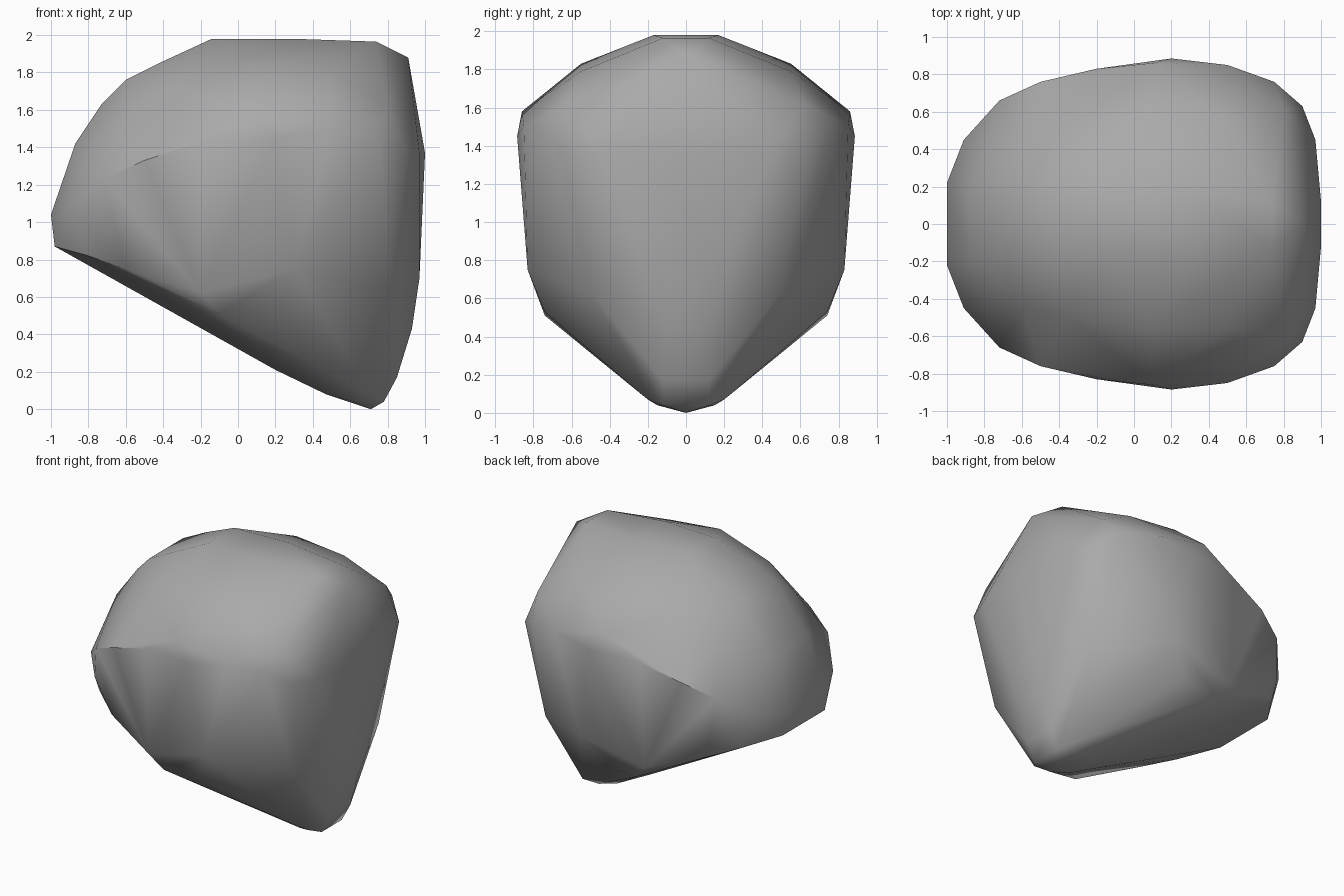
import bpy
import bmesh
import math

default_cube = bpy.data.objects.get("Cube")
if default_cube:
    bpy.data.objects.remove(default_cube, do_unlink=True)

# Plain grey stone
stone = bpy.data.materials.new("grey stone")
stone.use_nodes = True
stone_colour = (0.4, 0.4, 0.4, 1)
stone.diffuse_color = stone_colour
shader = next(n for n in stone.node_tree.nodes if n.type == "BSDF_PRINCIPLED")
shader.inputs["Base Color"].default_value = stone_colour
shader.inputs["Roughness"].default_value = 0.8

# Contours of one half of the rock, as corner points (x, half width, height)
crown = [(-.14, .15, 1.98), (.3, .17, 1.98), (.74, .12, 1.965), (.91, 0, 1.88),
         (-.4, .2, 1.86), (-.6, .2, 1.76), (-.73, .15, 1.63), (-.87, .2, 1.42)]
upper_slope = [(.1, .55, 1.83), (.5, .55, 1.79), (-.35, .5, 1.72),
               (-.6, .45, 1.57), (.8, .62, 1.62)]
shoulder = [(.1, .86, 1.58), (.2, .885, 1.45), (-.2, .83, 1.43), (-.5, .76, 1.33),
            (-.72, .66, 1.23), (.5, .85, 1.5), (.75, .76, 1.48),
            (.9, .63, 1.37), (.97, .45, 1.37), (1, .12, 1.37)]
nose = [(-1, .22, 1.04), (-.98, .25, .87), (-.91, .45, 1.07), (-.78, .59, .97)]
lower_edge = [(-.8, .5, .82), (-.6, .64, .75), (-.2, .78, .62), (-.1, .74, .51),
              (.2, .74, .53), (.3, .83, .75), (.82, .5, .63), (.97, .1, .7)]
keel = [(.71, 0, 0), (.62, .15, .04), (.47, .14, .08), (.78, .12, .04),
        (.72, .2, .07), (.85, .12, .17), (.93, .1, .43), (.2, .1, .21)]


def wrap_hull(name, contours):
    """Mirror the contours across the middle and wrap them in a faceted skin."""
    bm = bmesh.new()
    for contour in contours:
        for x, half_width, height in contour:
            for side in ((1, -1) if half_width else (1,)):
                bm.verts.new((x, half_width * side, height))
    hull = bmesh.ops.convex_hull(bm, input=bm.verts[:])
    unused = set(hull["geom_interior"]) | set(hull["geom_unused"])
    loose = [v for v in unused if isinstance(v, bmesh.types.BMVert)]
    bmesh.ops.delete(bm, geom=loose, context="VERTS")
    bmesh.ops.recalc_face_normals(bm, faces=bm.faces[:])
    mesh = bpy.data.meshes.new(name)
    bm.to_mesh(mesh)
    bm.free()
    obj = bpy.data.objects.new(name, mesh)
    bpy.context.collection.objects.link(obj)
    return obj


# The boulder
boulder = wrap_hull("boulder", [crown, upper_slope, shoulder, nose, lower_edge, keel])
boulder.data.materials.append(stone)

# Soft shading over shallow creases, crisp along the strong ridges
bpy.ops.object.select_all(action="DESELECT")
boulder.select_set(True)
bpy.context.view_layer.objects.active = boulder
bpy.ops.object.shade_smooth_by_angle(angle=math.radians(40))
